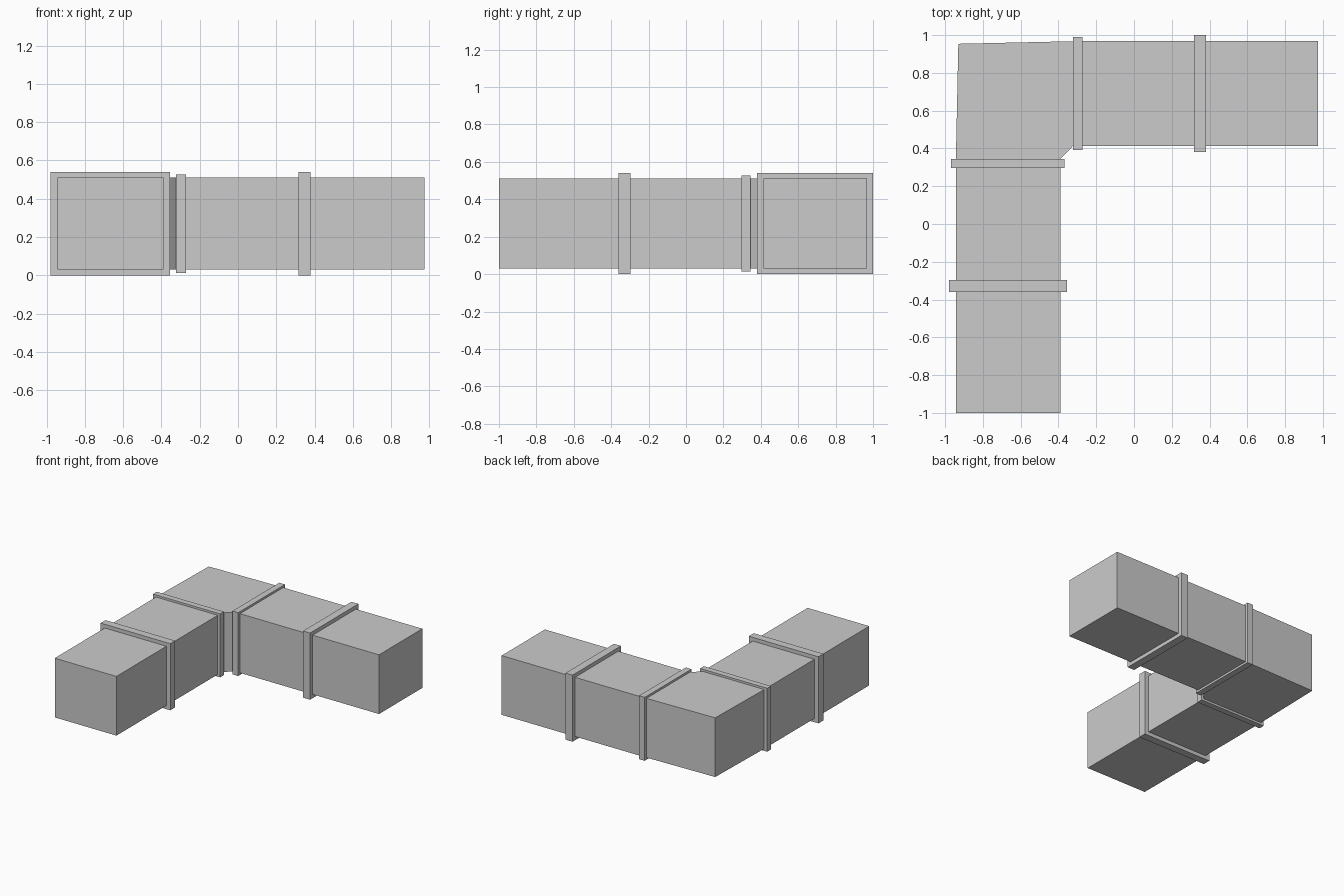
import bpy, bmesh

if "Cube" in bpy.data.objects:
    bpy.data.objects.remove(bpy.data.objects["Cube"])


def prism(name, outline, z0, z1):
    """Extrude a counter-clockwise floor outline from z0 up to z1."""
    bm = bmesh.new()
    base = bm.faces.new([bm.verts.new((x, y, z0)) for x, y in outline])
    top = bmesh.ops.extrude_face_region(bm, geom=[base], use_keep_orig=True)
    verts = [g for g in top["geom"] if isinstance(g, bmesh.types.BMVert)]
    bmesh.ops.translate(bm, verts=verts, vec=(0, 0, z1 - z0))
    bmesh.ops.recalc_face_normals(bm, faces=bm.faces)
    mesh = bpy.data.meshes.new(name)
    bm.to_mesh(mesh)
    bm.free()
    obj = bpy.data.objects.new(name, mesh)
    bpy.context.collection.objects.link(obj)
    return obj


def box(name, x0, x1, y0, y1, z0, z1):
    return prism(name, [(x0, y0), (x1, y0), (x1, y1), (x0, y1)], z0, z1)


Z0, Z1 = 0.03, 0.51

# Two straight duct runs
box("front_duct", -0.943, -0.39, -1.0, 0.32, Z0, Z1)
box("side_duct", -0.30, 0.975, 0.414, 0.968, Z0, Z1)

# Elbow with a chamfered inner corner and slightly tapered outer walls
prism("elbow_duct", [(-0.943, 0.32), (-0.39, 0.32), (-0.39, 0.345),
                     (-0.322, 0.414), (-0.30, 0.414), (-0.30, 0.968),
                     (-0.39, 0.966), (-0.93, 0.954), (-0.943, 0.345)], Z0, Z1)

# Wide flanges midway along each run, narrow flanges at the elbow
box("front_mid_flange", -0.98, -0.355, -0.36, -0.297, 0.0, 0.54)
box("front_elbow_flange", -0.97, -0.368, 0.297, 0.345, 0.013, 0.527)
box("side_mid_flange", 0.317, 0.38, 0.38, 1.0, 0.0, 0.54)
box("side_elbow_flange", -0.323, -0.272, 0.391, 0.99, 0.013, 0.527)
